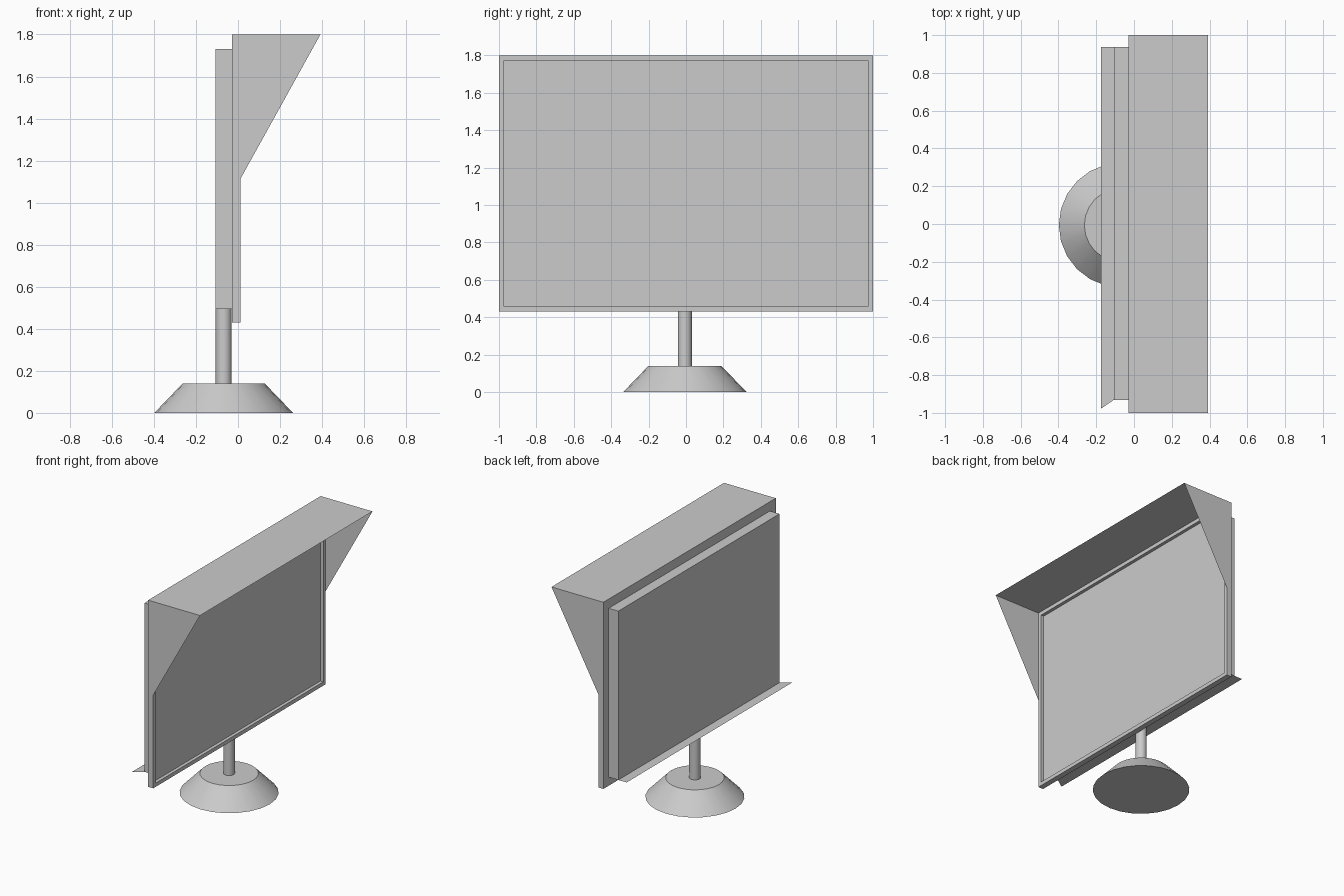
import bpy, bmesh
from mathutils import Matrix

if "Cube" in bpy.data.objects:
    bpy.data.objects.remove(bpy.data.objects["Cube"])

grey = bpy.data.materials.new("light_grey")
grey.diffuse_color = (0.6, 0.6, 0.6, 1)
grey.use_nodes = True
grey.node_tree.nodes["Principled BSDF"].inputs["Base Color"].default_value = grey.diffuse_color


def add_object(name, bm, smooth=False):
    mesh = bpy.data.meshes.new(name)
    bm.to_mesh(mesh)
    bm.free()
    mesh.materials.append(grey)
    obj = bpy.data.objects.new(name, mesh)
    bpy.context.collection.objects.link(obj)
    if smooth:
        bpy.context.view_layer.objects.active = obj
        obj.select_set(True)
        bpy.ops.object.shade_smooth_by_angle(angle=0.6)
        obj.select_set(False)
    return obj


def box(x0, x1, y0, y1, z0, z1):
    bm = bmesh.new()
    bmesh.ops.create_cube(bm, size=1)
    for v in bm.verts:
        v.co.x = x1 if v.co.x > 0 else x0
        v.co.y = y1 if v.co.y > 0 else y0
        v.co.z = z1 if v.co.z > 0 else z0
    return bm


def cone(name, r0, r1, z0, z1):
    bm = bmesh.new()
    bmesh.ops.create_cone(bm, cap_ends=True, segments=24, radius1=r0, radius2=r1,
                          depth=z1 - z0,
                          matrix=Matrix.Translation((-0.068, -0.006, (z0 + z1) / 2)))
    return add_object(name, bm, True)


def sheet(bm, points):
    bm.faces.new([bm.verts.new(p) for p in points])


# Stand
cone("base", 0.33, 0.195, 0, 0.14)
cone("pole", 0.038, 0.038, 0.14, 0.495)

# Display frame with the screen sunk into its front face
BACK, FRONT, LOW, TOP = -0.029, 0.012, 0.43, 1.8
bm = box(BACK, FRONT, -1, 1, LOW, TOP)
bm.normal_update()
screen = [f for f in bm.faces if f.normal.x > 0.9]
bmesh.ops.inset_region(bm, faces=screen, thickness=0.028, use_even_offset=True)
walls = bmesh.ops.extrude_face_region(bm, geom=screen)
bmesh.ops.delete(bm, geom=screen, context='FACES_ONLY')
bmesh.ops.translate(bm, vec=(-0.024, 0, 0),
                    verts=[g for g in walls["geom"] if isinstance(g, bmesh.types.BMVert)])
bmesh.ops.recalc_face_normals(bm, faces=bm.faces[:])
add_object("screen_frame", bm)

# Sun hood: thin top sheet and two triangular cheeks
HOOD, KNEE = 0.392, 1.114
bm = bmesh.new()
sheet(bm, [(FRONT, -1, TOP), (HOOD, -1, TOP), (HOOD, 1, TOP), (FRONT, 1, TOP)])
for side in (-1, 1):
    cheek = [(FRONT, side, KNEE), (HOOD, side, TOP), (FRONT, side, TOP)]
    sheet(bm, cheek if side < 0 else cheek[::-1])
bmesh.ops.remove_doubles(bm, verts=bm.verts[:], dist=0.0001)
add_object("sun_hood", bm)

# Rear housing with a thin flap at its lower edge
add_object("rear_housing", box(-0.107, BACK, -0.931, 0.938, 0.493, 1.732))
bm = bmesh.new()
sheet(bm, [(-0.175, -0.978, 0.493), (-0.107, -0.931, 0.493),
           (-0.107, 0.938, 0.493), (-0.175, 0.938, 0.493)])
add_object("rear_flap", bm)
